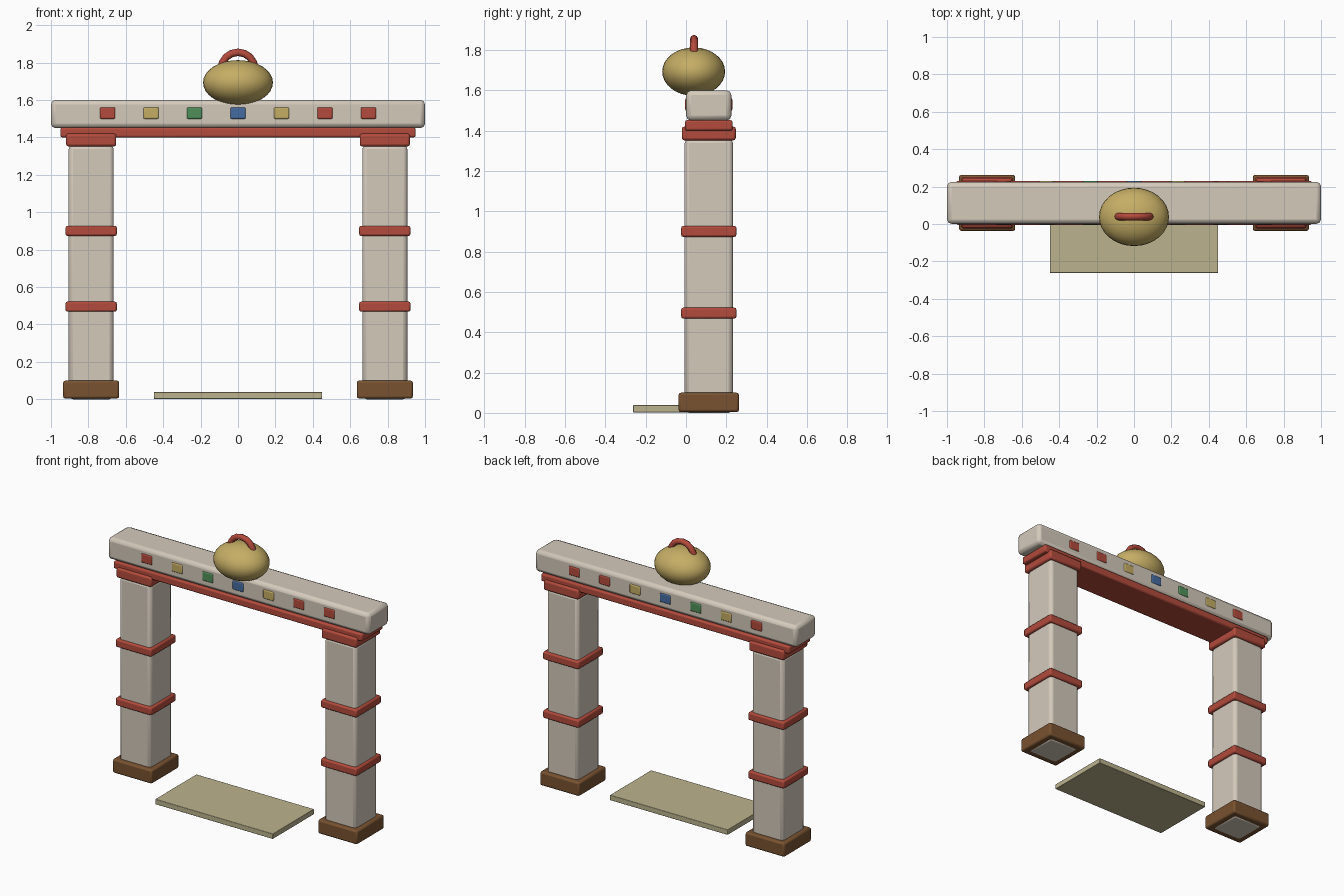
import bpy
from math import pi, cos, sin, radians

if "Cube" in bpy.data.objects:
    bpy.data.objects.remove(bpy.data.objects["Cube"])


def material(name, rgb):
    m = bpy.data.materials.new(name)
    m.diffuse_color = (*rgb, 1)
    m.use_nodes = True
    m.node_tree.nodes["Principled BSDF"].inputs["Base Color"].default_value = m.diffuse_color
    return m


STONE = material("stone", (0.66, 0.59, 0.50))
RED = material("red", (0.45, 0.07, 0.045))
WOOD = material("wood", (0.19, 0.085, 0.03))
GOLD = material("gold", (0.56, 0.42, 0.13))
STRAW = material("straw", (0.50, 0.45, 0.27))
GREEN = material("green", (0.08, 0.28, 0.10))
BLUE = material("blue", (0.06, 0.15, 0.36))

DEPTH_MID = 0.113   # centre of the gate in y


def smooth(ob):
    bpy.ops.object.select_all(action='DESELECT')
    ob.select_set(True)
    bpy.context.view_layer.objects.active = ob
    bpy.ops.object.shade_smooth_by_angle(angle=radians(40))


def box(name, centre, size, mat, bevel=0.0):
    bpy.ops.mesh.primitive_cube_add(size=1, location=centre)
    ob = bpy.context.object
    ob.name = name
    ob.scale = size
    bpy.ops.object.transform_apply(location=False, rotation=False, scale=True)
    ob.data.materials.append(mat)
    if bevel:
        b = ob.modifiers.new("bevel", 'BEVEL')
        b.width = bevel
        b.segments = 2
        smooth(ob)
    return ob


def slab(name, x, z0, z1, wx, wy, mat, bevel):
    return box(name, (x, DEPTH_MID, (z0 + z1) / 2), (wx, wy, z1 - z0), mat, bevel)


# Two pillars with foot, bands and capital
for side, x in (("left", -0.785), ("right", 0.785)):
    slab(side + "_pillar", x, 0.0, 1.36, 0.24, 0.24, STONE, 0.022)
    slab(side + "_foot", x, 0.004, 0.10, 0.30, 0.30, WOOD, 0.012)
    slab(side + "_lower_band", x, 0.468, 0.522, 0.274, 0.274, RED, 0.01)
    slab(side + "_upper_band", x, 0.873, 0.927, 0.274, 0.274, RED, 0.01)
    slab(side + "_capital", x, 1.352, 1.42, 0.268, 0.268, RED, 0.012)

# Crossbeams
slab("red_crossbeam", 0, 1.40, 1.452, 1.90, 0.236, RED, 0.01)
slab("top_beam", 0, 1.45, 1.60, 2.0, 0.224, STONE, 0.024)

# Coloured tiles showing on both faces of the beam
for i, mat in enumerate((RED, GOLD, GREEN, BLUE, GOLD, RED, RED)):
    box(f"tile_{i + 1}", ((i - 3) * 0.2325, DEPTH_MID, 1.53),
        (0.083, 0.234, 0.064), mat, 0.008)

# Doormat
box("mat", (0, -0.037, 0.02), (0.90, 0.45, 0.036), STRAW, 0.003)

# Gold bell-like ornament
bpy.ops.mesh.primitive_uv_sphere_add(segments=32, ring_count=16, location=(0, 0.038, 1.693))
ornament = bpy.context.object
ornament.name = "ornament"
ornament.scale = (0.187, 0.156, 0.12)
bpy.ops.object.transform_apply(location=False, rotation=False, scale=True)
ornament.data.materials.append(GOLD)
smooth(ornament)

# Curved handle on the ornament
curve = bpy.data.curves.new("handle", 'CURVE')
curve.dimensions = '3D'
curve.bevel_depth = 0.02
curve.bevel_resolution = 2
curve.use_fill_caps = True
path = curve.splines.new('POLY')
path.points.add(8)
for i, p in enumerate(path.points):
    a = pi * i / 8
    p.co = (0.09 * cos(a), 0.04, 1.765 + 0.09 * sin(a), 1)
curve.materials.append(RED)
handle = bpy.data.objects.new("handle", curve)
bpy.context.collection.objects.link(handle)
